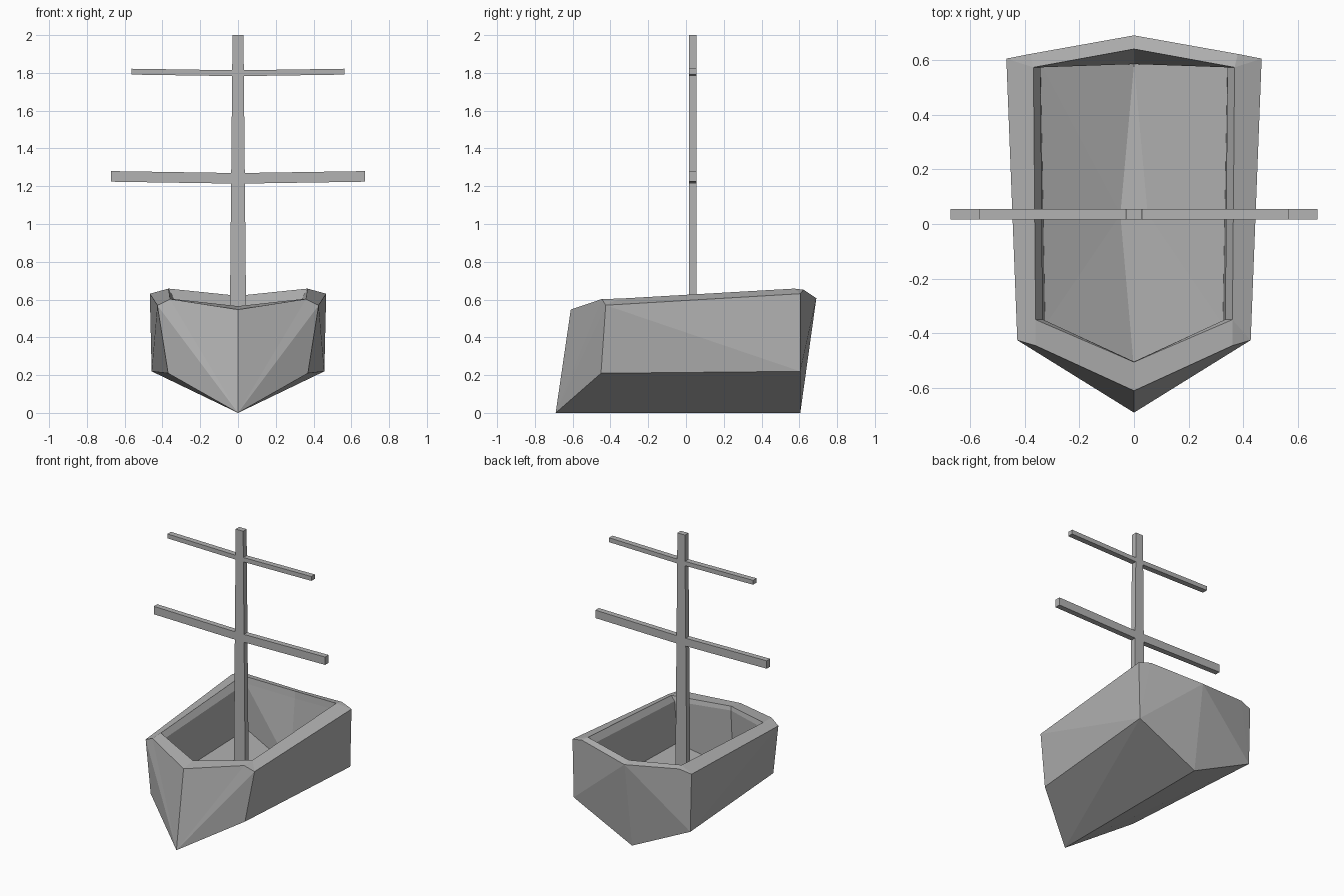
import bpy, bmesh

if "Cube" in bpy.data.objects:
    bpy.data.objects.remove(bpy.data.objects["Cube"])

# Dark grey paint for every part
grey = bpy.data.materials.new('dark_grey')
grey.diffuse_color = (0.45, 0.45, 0.45, 1)
grey.use_nodes = True
grey.node_tree.nodes["Principled BSDF"].inputs["Base Color"].default_value = grey.diffuse_color


def make_object(name, verts, faces, mirror=False):
    bm = bmesh.new()
    vs = [bm.verts.new(v) for v in verts]
    for f in faces:
        bm.faces.new([vs[i] for i in f])
    if mirror:
        geom = bm.verts[:] + bm.edges[:] + bm.faces[:]
        bmesh.ops.mirror(bm, geom=geom, axis='X', merge_dist=0.0005)
        bmesh.ops.remove_doubles(bm, verts=bm.verts[:], dist=0.0005)
    bmesh.ops.recalc_face_normals(bm, faces=bm.faces[:])
    mesh = bpy.data.meshes.new(name)
    bm.to_mesh(mesh)
    bm.free()
    mesh.materials.append(grey)
    ob = bpy.data.objects.new(name, mesh)
    bpy.context.collection.objects.link(ob)
    return ob


# Hull: right half, mirrored across x = 0
points = {
    # keel and chine
    'keel_bow': (0, -0.69, 0), 'keel_stern': (0, 0.605, 0),
    'chine_bow': (0.37, -0.45, 0.21), 'chine_stern': (0.457, 0.605, 0.22),
    # outer edge of the rim
    'bow': (0, -0.61, 0.547), 'shoulder': (0.36, -0.445, 0.603),
    'side_bow': (0.427, -0.425, 0.57), 'side_stern': (0.467, 0.605, 0.631),
    'quarter': (0.38, 0.622, 0.652), 'stern': (0, 0.69, 0.607),
    # inner edge of the rim
    'in_bow': (0, -0.505, 0.565), 'in_front': (0.36, -0.35, 0.605),
    'in_back': (0.368, 0.573, 0.658), 'in_stern': (0, 0.64, 0.62),
    # lip just inside the rim
    'lip_bow': (0, -0.503, 0.535), 'lip_front': (0.334, -0.349, 0.57),
    'lip_back': (0.342, 0.573, 0.61), 'lip_stern': (0, 0.637, 0.57),
    # floor, with a small flat around the mast
    'floor_bow': (0, -0.53, 0.10), 'floor_front': (0.325, -0.37, 0.27),
    'floor_back': (0.342, 0.585, 0.28), 'floor_stern': (0, 0.585, 0.10),
    'foot': (0.05, 0.035, 0.12), 'foot_mid': (0, 0.035, 0.12),
}
panels = [
    'keel_bow keel_stern chine_stern', 'keel_bow chine_stern chine_bow',
    'keel_bow chine_bow side_bow',
    'keel_bow side_bow shoulder', 'keel_bow shoulder bow',
    'chine_bow chine_stern side_bow', 'chine_stern side_stern side_bow',
    'keel_stern stern chine_stern', 'chine_stern stern quarter',
    'chine_stern quarter side_stern',
    'bow shoulder in_front in_bow', 'shoulder side_bow in_front',
    'side_bow side_stern in_back in_front', 'side_stern quarter in_back',
    'quarter stern in_stern in_back',
    'in_bow in_front lip_front lip_bow', 'in_front in_back lip_back lip_front',
    'in_back in_stern lip_stern lip_back',
    'lip_bow lip_front floor_front floor_bow',
    'lip_front lip_back floor_back floor_front',
    'lip_back lip_stern floor_stern', 'lip_back floor_stern floor_back',
    'floor_stern foot foot_mid', 'foot floor_bow foot_mid',
    'floor_bow floor_front foot', 'floor_front floor_back foot',
    'floor_back floor_stern foot',
]
names = list(points)
make_object('hull', list(points.values()),
            [[names.index(n) for n in p.split()] for p in panels], mirror=True)

Y0, Y1 = 0.016, 0.055
BOX = [(0, 1, 2, 3), (4, 5, 6, 7), (0, 1, 5, 4), (1, 2, 6, 5), (2, 3, 7, 6), (3, 0, 4, 7)]

# Mast: tapered square post
rings = [(0.047, 0.10), (0.029, 2.0)]
make_object('mast', [(sx * w, y, z) for w, z in rings
                     for sx, y in ((-1, Y0), (1, Y0), (1, Y1), (-1, Y1))], BOX)


# Yards: slightly upswept crossbars, built as a half and mirrored
def yard(name, length, z, thick, lift):
    verts = [(x, y, zz) for x, dz in ((0, 0), (0.03, 0), (length, lift))
             for y, zz in ((Y0, z + dz), (Y1, z + dz), (Y1, z + dz + thick), (Y0, z + dz + thick))]
    faces = [(8, 9, 10, 11)]
    for r in (0, 4):
        faces += [(r + i, r + (i + 1) % 4, r + 4 + (i + 1) % 4, r + 4 + i) for i in range(4)]
    make_object(name, verts, faces, mirror=True)


yard('lower_yard', 0.672, 1.214, 0.056, 0.01)
yard('upper_yard', 0.565, 1.783, 0.031, 0.008)
